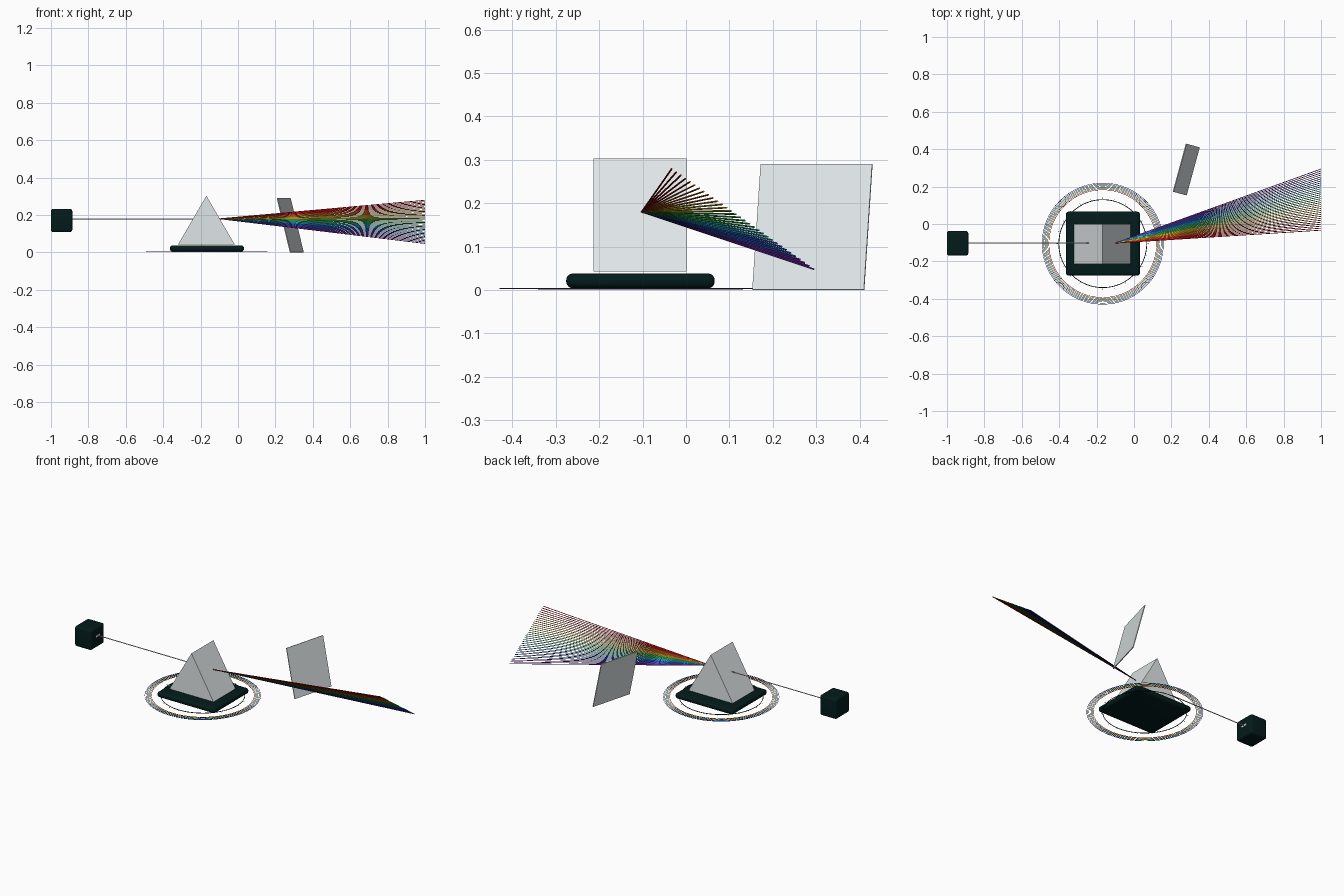
import bpy, bmesh, math
from mathutils import Vector, Matrix

if "Cube" in bpy.data.objects:
    bpy.data.objects.remove(bpy.data.objects["Cube"], do_unlink=True)


def material(name, rgb):
    m = bpy.data.materials.new(name)
    m.use_nodes = True
    m.diffuse_color = (*rgb, 1)
    m.node_tree.nodes["Principled BSDF"].inputs["Base Color"].default_value = (*rgb, 1)
    return m


DARK = material("dark teal", (0.001, 0.011, 0.011))
GLASS = material("pale glass", (0.74, 0.79, 0.8))
WHITE = material("white light", (0.9, 0.9, 0.86))
SPECTRUM = [material(n, c) for n, c in (
    ("red", (0.75, 0.01, 0.015)),
    ("orange", (0.8, 0.17, 0.015)),
    ("yellow", (0.75, 0.55, 0.03)),
    ("green", (0.05, 0.5, 0.1)),
    ("cyan", (0.02, 0.43, 0.6)),
    ("blue", (0.03, 0.11, 0.7)),
    ("violet", (0.2, 0.03, 0.5)))]


def finish(name, bm, mats, smooth=False):
    bmesh.ops.recalc_face_normals(bm, faces=bm.faces)
    me = bpy.data.meshes.new(name)
    bm.to_mesh(me)
    bm.free()
    for m in mats:
        me.materials.append(m)
    ob = bpy.data.objects.new(name, me)
    bpy.context.collection.objects.link(ob)
    if smooth:
        bpy.ops.object.select_all(action='DESELECT')
        ob.select_set(True)
        bpy.context.view_layer.objects.active = ob
        bpy.ops.object.shade_smooth_by_angle(angle=math.radians(35))


def rounded_box(name, center, size, bevel):
    bm = bmesh.new()
    bmesh.ops.create_cube(bm, size=1, matrix=Matrix.Translation(center) @ Matrix.Diagonal((*size, 1)))
    bmesh.ops.bevel(bm, geom=bm.edges[:], offset=bevel, segments=4, profile=0.5, affect='EDGES')
    finish(name, bm, [DARK], True)


def extruded(name, points, offset, mat=GLASS):
    """Closed slab: a polygon pushed along a vector."""
    bm = bmesh.new()
    face = bm.faces.new([bm.verts.new(p) for p in points])
    out = bmesh.ops.extrude_face_region(bm, geom=[face], use_keep_orig=True)
    bmesh.ops.translate(bm, vec=offset, verts=[v for v in out["geom"] if isinstance(v, bmesh.types.BMVert)])
    finish(name, bm, [mat])


def rod(bm, a, b, radius, index=0):
    a, b = Vector(a), Vector(b)
    spin = (b - a).to_track_quat('Z', 'Y').to_matrix().to_4x4()
    made = bmesh.ops.create_cone(bm, cap_ends=True, segments=8, radius1=radius, radius2=radius,
                                 depth=(b - a).length, matrix=Matrix.Translation((a + b) / 2) @ spin)
    for f in {f for v in made["verts"] for f in v.link_faces}:
        f.material_index = index


def ring(name, radius, minor, mat):
    bpy.ops.mesh.primitive_torus_add(location=(*CENTER, 0.003), major_radius=radius, minor_radius=minor,
                                     major_segments=96, minor_segments=6)
    ob = bpy.context.object
    ob.name = name
    ob.data.materials.append(mat)
    bpy.ops.object.shade_smooth_by_angle()


CENTER = (-0.167, -0.105)

# Lamp housing with its lit slit, and prism plinth
rounded_box("lamp_box", (-0.943, -0.103, 0.171), (0.114, 0.132, 0.124), 0.012)
extruded("lamp_slit", [(-0.888, -0.102 + y, 0.18 + z) for y, z in
                       ((-0.02, -0.006), (0.02, -0.006), (0.02, 0.006), (-0.02, 0.006))],
         Vector((0.004, 0, 0)), WHITE)
rounded_box("plinth", (CENTER[0] + 0.001, CENTER[1], 0.021), (0.396, 0.342, 0.034), 0.015)

# Glass prism
extruded("prism", [(-0.32, -0.213, 0.043), (-0.018, -0.213, 0.043), (-0.169, -0.213, 0.303)],
         Vector((0, 0.214, 0)))

# Leaning screen panel
low, along, up = Vector((0.277, 0.154, 0.0)), Vector((0.07, 0.257, 0)), Vector((-0.07, 0.019, 0.289))
extruded("screen_panel", [low, low + along, low + along + up, low + up],
         along.cross(up).normalized() * 0.005)

# Incoming beam
bm = bmesh.new()
rod(bm, (-0.89, -0.102, 0.18), (-0.24, -0.102, 0.18), 0.0027)
finish("incoming_beam", bm, [WHITE], True)

# Fan of coloured rays
bm = bmesh.new()
RAYS = 32
for i in range(RAYS):
    t = i / (RAYS - 1)
    rod(bm, (-0.1, -0.102, 0.18), (1, -0.033 + 0.327 * t, 0.279 - 0.231 * t), 0.002,
        i * len(SPECTRUM) // RAYS)
finish("ray_fan", bm, SPECTRUM, True)

# Floor rings, violet outermost
for i, mat in enumerate(SPECTRUM):
    ring(mat.name + "_floor_ring", 0.288 + 0.006 * i, 0.0012, mat)
ring("inner_floor_ring", 0.235, 0.002, DARK)

# Degree ticks around the inner ring
bm = bmesh.new()
for i in range(24):
    d = Vector((math.cos(i * math.tau / 24), math.sin(i * math.tau / 24), 0))
    base = Vector((*CENTER, 0.003))
    rod(bm, base + d * 0.24, base + d * 0.247, 0.0008)
finish("degree_ticks", bm, [DARK])
